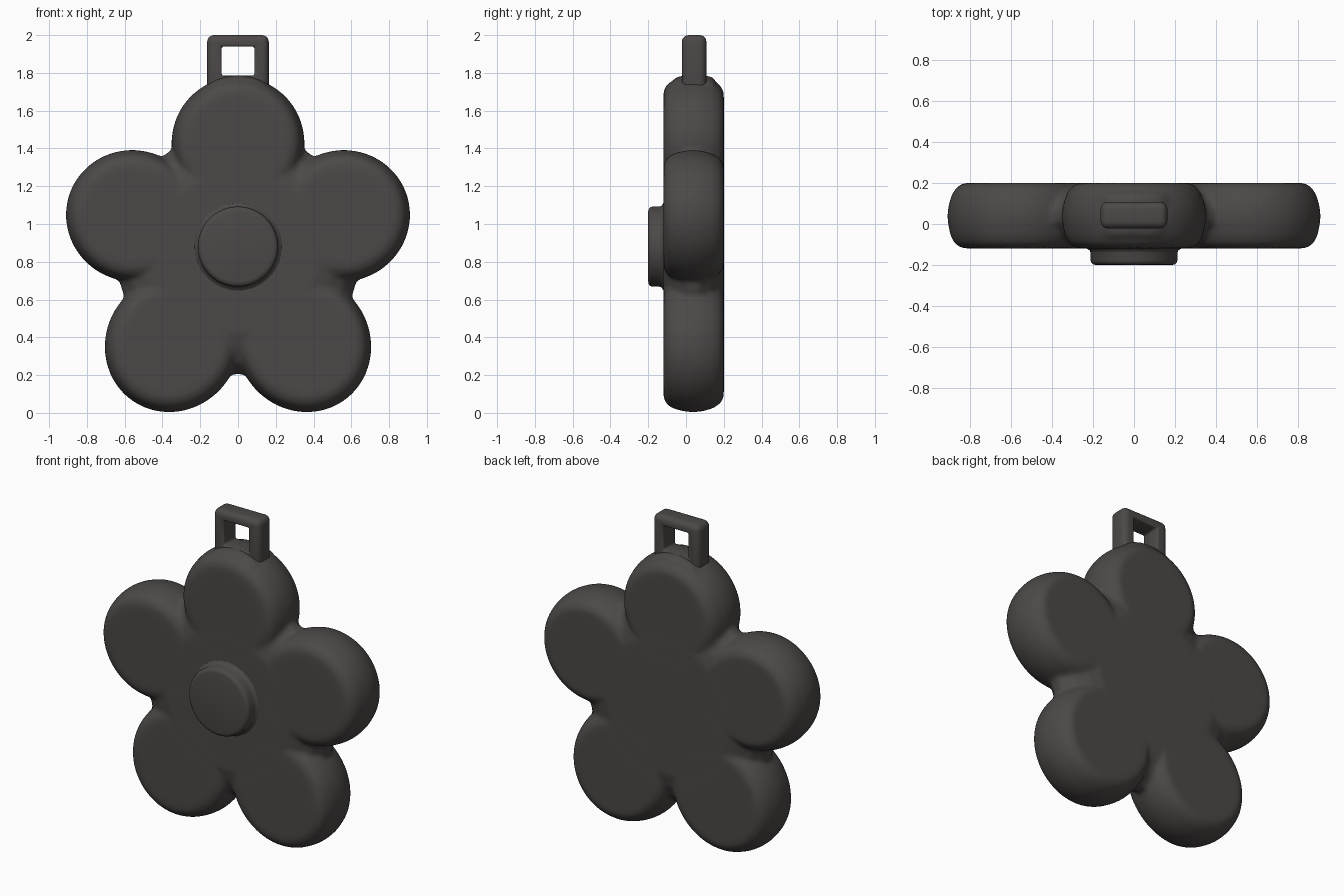
import bpy, bmesh, math

if "Cube" in bpy.data.objects:
    bpy.data.objects.remove(bpy.data.objects["Cube"])

mat = bpy.data.materials.new("charcoal")
mat.diffuse_color = (0.072, 0.066, 0.063, 1)
mat.use_nodes = True
mat.node_tree.nodes["Principled BSDF"].inputs["Base Color"].default_value = mat.diffuse_color


def lathe(bm, cx, cz, ra, rb, angle, profile, n=96):
    """Closed elliptical puck around the y axis; profile = (inset, y) from front to back."""
    c, s = math.cos(angle), math.sin(angle)
    rings = []
    for inset, y in profile:
        ring = []
        for i in range(n):
            t = 2 * math.pi * i / n
            u, v = (ra - inset) * math.cos(t), (rb - inset) * math.sin(t)
            ring.append(bm.verts.new((cx + u * c - v * s, y, cz + u * s + v * c)))
        rings.append(ring)
    faces = [bm.faces.new(rings[0]), bm.faces.new(rings[-1][::-1])]
    for a, b in zip(rings, rings[1:]):
        for i in range(n):
            j = (i + 1) % n
            faces.append(bm.faces.new((a[j], a[i], b[i], b[j])))
    bmesh.ops.recalc_face_normals(bm, faces=faces)


def make(name, bm):
    me = bpy.data.meshes.new(name)
    bm.to_mesh(me)
    bm.free()
    ob = bpy.data.objects.new(name, me)
    bpy.context.collection.objects.link(ob)
    me.materials.append(mat)
    return ob


def smooth(ob, deg=40):
    bpy.ops.object.select_all(action='DESELECT')
    ob.select_set(True)
    bpy.context.view_layer.objects.active = ob
    bpy.ops.object.shade_smooth_by_angle(angle=math.radians(deg))


# Flower body: five rounded petals and a sloped core, fused and softened
rim = [(0.10, -0.12), (0.065, -0.115), (0.035, -0.095), (0.015, -0.055), (0.003, 0.0),
       (0.0, 0.04), (0.005, 0.09), (0.022, 0.145), (0.045, 0.18), (0.08, 0.20)]
slope = [(0.22, -0.12), (0.14, -0.10), (0.06, -0.06), (0.0, 0.01),
         (0.0, 0.07), (0.06, 0.14), (0.14, 0.18), (0.22, 0.20)]
bm = bmesh.new()
lathe(bm, 0, 1.43, 0.35, 0.352, math.pi / 2, rim)
for s in (-1, 1):
    a = 0 if s > 0 else math.pi
    lathe(bm, s * 0.555, 1.043, 0.357, 0.348, a + s * math.radians(18), rim)
    lathe(bm, s * 0.347, 0.368, 0.371, 0.352, a - s * math.radians(54), rim)
lathe(bm, 0, 0.85, 0.645, 0.645, 0, slope)
# Small neck under the hanging loop
lathe(bm, 0, 1.70, 0.175, 0.085, 0, [(0.01, -0.06), (0.0, -0.02), (0.0, 0.11), (0.01, 0.15)])
flower = make("flower_body", bm)
m = flower.modifiers.new("fuse", 'REMESH')
m.mode = 'VOXEL'
m.voxel_size = 0.013
m.use_smooth_shade = True
m = flower.modifiers.new("soften", 'SMOOTH')
m.factor = 0.5
m.iterations = 8

# Raised centre button
bm = bmesh.new()
lathe(bm, 0, 0.88, 0.235, 0.235, 0,
      [(0.05, -0.20), (0.036, -0.197), (0.027, -0.189), (0.023, -0.178), (0.023, -0.14),
       (0.018, -0.128), (0.0, -0.118), (0.0, -0.05)])
smooth(make("centre_button", bm), 60)

# Hanging loop: rectangular frame with rounded bars
bm = bmesh.new()
outer = [(-0.163, 1.68), (0.163, 1.68), (0.163, 2.0), (-0.163, 2.0)]
inner = [(-0.087, 1.785), (0.087, 1.785), (0.087, 1.94), (-0.087, 1.94)]
vs = [[bm.verts.new((x, y, z)) for x, z in loop]
      for loop, y in ((outer, -0.022), (inner, -0.022), (inner, 0.108), (outer, 0.108))]
for k in range(4):
    a, b = vs[k], vs[(k + 1) % 4]
    for i in range(4):
        j = (i + 1) % 4
        bm.faces.new((a[i], a[j], b[j], b[i]))
bmesh.ops.recalc_face_normals(bm, faces=bm.faces[:])
# round the outer edges strongly, the hole edges only slightly
out_edges = [e for e in bm.edges if all(v in vs[0] + vs[3] for v in e.verts)]
bmesh.ops.bevel(bm, geom=out_edges, offset=0.036, segments=5, profile=0.5, affect='EDGES')
hole_edges = [e for e in bm.edges
              if all(abs(v.co.x) < 0.09 and 1.78 < v.co.z < 1.945 for v in e.verts)]
bmesh.ops.bevel(bm, geom=hole_edges, offset=0.012, segments=3, profile=0.5, affect='EDGES')
smooth(make("hanging_loop", bm), 50)
